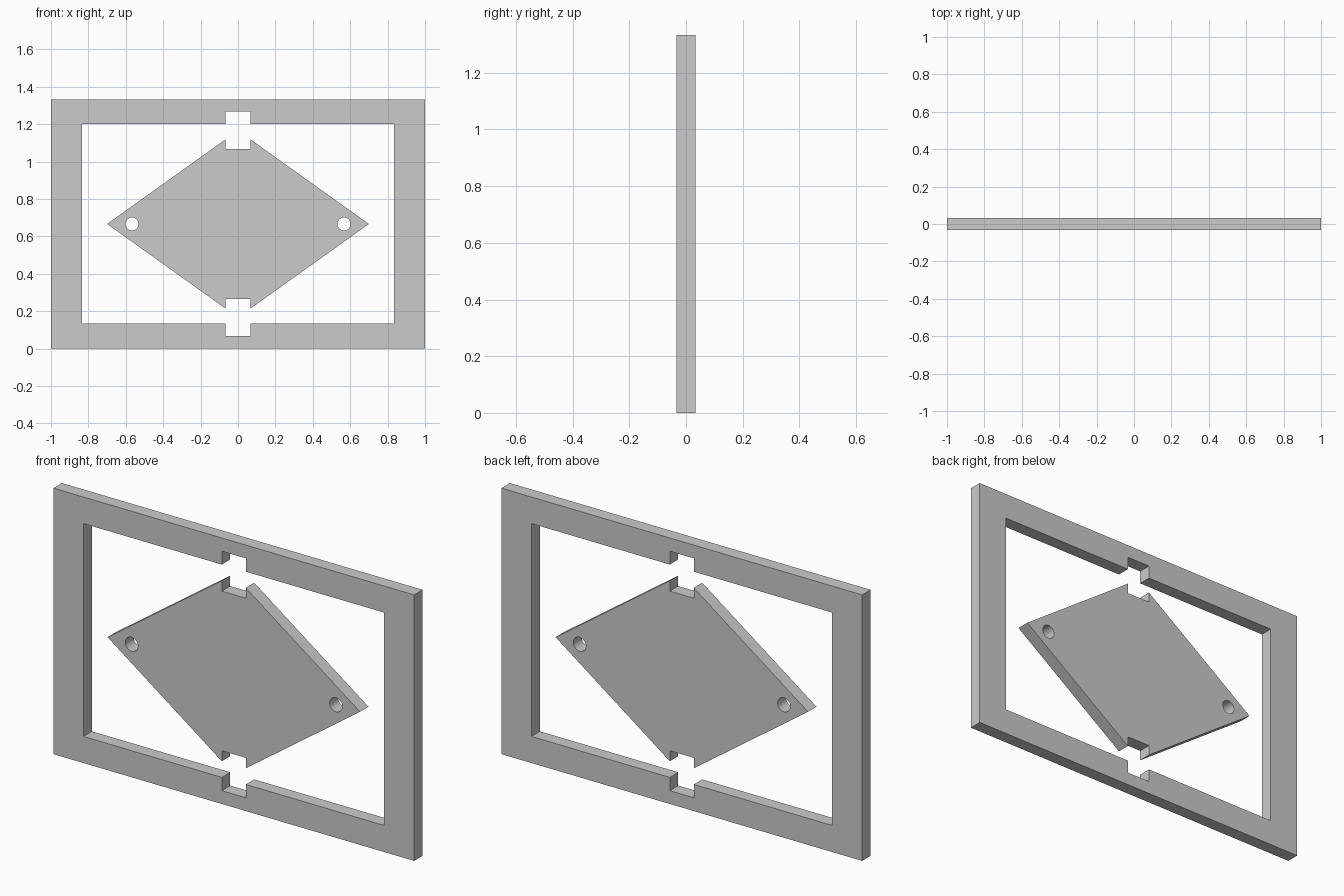
import bpy, bmesh
from math import sin, cos, pi, radians

if "Cube" in bpy.data.objects:
    bpy.data.objects.remove(bpy.data.objects["Cube"])

U = 1 / 15           # layout unit
MID = 10 * U         # height of the panel centre
HALF = U / 2         # half thickness


def mirrored(quarter):
    """Mirror an upper-right quarter outline about both centre axes."""
    right = quarter + [(x, -y) for x, y in reversed(quarter) if y > 0]
    return right + [(-x, y) for x, y in reversed(right) if x > 0]


def circle(cx, r, n=32):
    return [(cx + r * cos(2 * pi * i / n), r * sin(2 * pi * i / n)) for i in range(n)]


def plate(name, outlines):
    """Extrude filled outlines (the first is the border, the rest are holes)."""
    curve = bpy.data.curves.new(name, 'CURVE')
    curve.dimensions = '2D'
    curve.fill_mode = 'BOTH'
    curve.extrude = HALF
    for pts in outlines:
        spline = curve.splines.new('POLY')
        spline.points.add(len(pts) - 1)
        for p, (x, y) in zip(spline.points, pts):
            p.co = (x, y, 0, 1)
        spline.use_cyclic_u = True
    obj = bpy.data.objects.new(name, curve)
    bpy.context.collection.objects.link(obj)
    obj.rotation_euler.x = radians(90)
    obj.location.z = MID
    bpy.ops.object.select_all(action='DESELECT')
    obj.select_set(True)
    bpy.context.view_layer.objects.active = obj
    bpy.ops.object.convert(target='MESH')
    obj = bpy.context.view_layer.objects.active
    # weld caps to walls and face everything outwards
    bm = bmesh.new()
    bm.from_mesh(obj.data)
    bmesh.ops.remove_doubles(bm, verts=bm.verts, dist=1e-5)
    bmesh.ops.recalc_face_normals(bm, faces=bm.faces)
    bm.to_mesh(obj.data)
    bm.free()
    bpy.ops.object.transform_apply(location=True, rotation=True, scale=True)
    bpy.ops.object.shade_smooth_by_angle(angle=radians(30))
    return obj


# rectangular frame with a notch in the middle of the top and bottom rails
plate("outer_frame", [
    mirrored([(1, MID)]),
    mirrored([(U, 9 * U), (U, 8 * U), (12.5 * U, 8 * U)]),
])

# floating diamond with notched top and bottom points and two round holes
tip_x, tip_z = 0.70, 0.50
shoulder = tip_z * (1 - U / tip_x)
plate("diamond_panel", [
    mirrored([(U, 6 * U), (U, shoulder), (tip_x, 0)]),
    circle(8.5 * U, 0.035),
    circle(-8.5 * U, 0.035),
])
